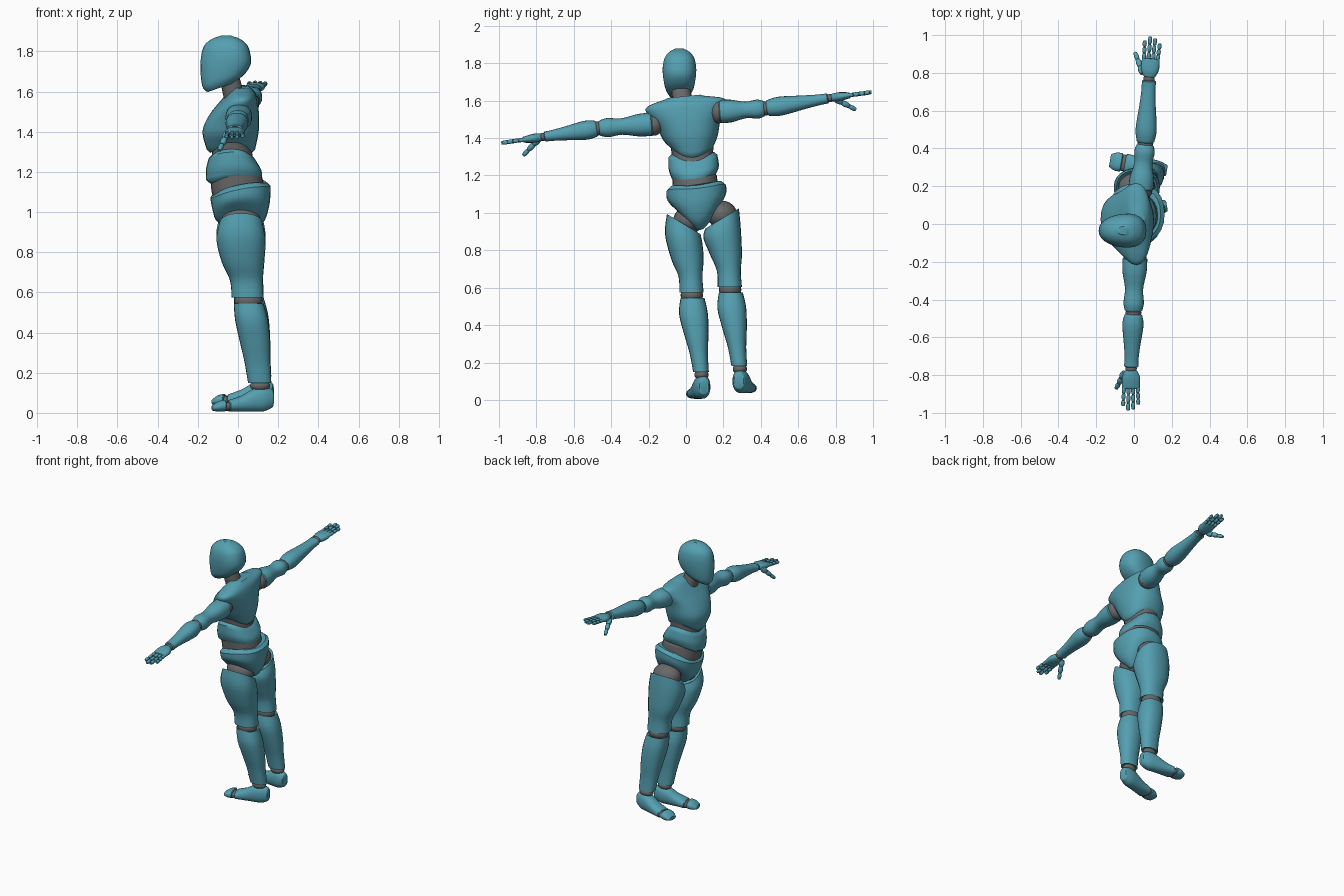
import bpy, bmesh, math
from mathutils import Matrix, Vector

cube = bpy.data.objects.get("Cube")
if cube:
    bpy.data.objects.remove(cube)


def material(name, rgb):
    m = bpy.data.materials.new(name)
    m.use_nodes = True
    m.diffuse_color = (*rgb, 1)
    m.node_tree.nodes["Principled BSDF"].inputs["Base Color"].default_value = (*rgb, 1)
    return m


TEAL = material("teal shell", (.09, .35, .44))
GREY = material("joint grey", (.14, .14, .14))
SIDES = 24


def finish(bm, name, mat):
    bmesh.ops.recalc_face_normals(bm, faces=bm.faces)
    me = bpy.data.meshes.new(name)
    bm.to_mesh(me)
    bm.free()
    me.materials.append(mat)
    ob = bpy.data.objects.new(name, me)
    bpy.context.collection.objects.link(ob)
    bpy.ops.object.select_all(action='DESELECT')
    ob.select_set(True)
    bpy.context.view_layer.objects.active = ob
    bpy.ops.object.shade_smooth_by_angle(angle=math.radians(42))
    return ob


def spline(p0, p1, p2, p3, t):
    return [b + .5 * t * (c - a + t * (2 * a - 5 * b + 4 * c - d + t * (3 * (b - c) + d - a)))
            for a, b, c, d in zip(p0, p1, p2, p3)]


def loft(name, mat, rings, frame=None, square=.88, taper=0, steps=4):
    """Skin rings of (z, cx, cy, rx, ry, pitch, roll, bow) with rounded ends."""
    frame = frame or Matrix()
    keys = [list(r) + [0] * (8 - len(r)) for r in rings]
    path = []
    for i in range(len(keys) - 1):
        quad = [keys[max(i - 1, 0)], keys[i], keys[i + 1], keys[min(i + 2, len(keys) - 1)]]
        path += [spline(*quad, s / steps) for s in range(steps)]
    path.append(keys[-1])

    # narrowed end rings soften the rims
    def rim(r, sign):
        e = .14 * min(r[3], r[4])
        return [r[0] + sign * e, r[1], r[2], r[3] * .86, r[4] * .86, *r[5:]]
    path = [rim(path[0], -1)] + path + [rim(path[-1], 1)]
    bm = bmesh.new()
    loops = []
    for z, cx, cy, rx, ry, pitch, roll, bow in path:
        loop = []
        for k in range(SIDES):
            c, s = math.cos(k * math.tau / SIDES), math.sin(k * math.tau / SIDES)
            c = math.copysign(abs(c) ** square, c)
            s = math.copysign(abs(s) ** square, s)
            x, y = rx * c, ry * s * (1 + taper * c)
            p = Vector((cx + x, cy + y, z + pitch * x + roll * y + bow * s * s))
            loop.append(bm.verts.new(frame @ p))
        loops.append(loop)
    for a, b in zip(loops, loops[1:]):
        for k in range(SIDES):
            n = (k + 1) % SIDES
            bm.faces.new((a[k], a[n], b[n], b[k]))
    bm.faces.new(loops[0])
    bm.faces.new(loops[-1])
    return finish(bm, name, mat)


def ball(name, mat, centre, size):
    bm = bmesh.new()
    m = Matrix.Translation(centre) @ Matrix.Diagonal((*size, 1))
    bmesh.ops.create_uvsphere(bm, u_segments=20, v_segments=12, radius=1, matrix=m)
    return finish(bm, name, mat)


def aim(a, b):
    """Frame at a whose z runs to b and whose y points up."""
    a, b = Vector(a), Vector(b)
    z = (b - a).normalized()
    x = Vector((0, 0, 1)).cross(z).normalized()
    y = z.cross(x)
    m = Matrix((x, y, z)).transposed().to_4x4()
    m.translation = a
    return m


def limb(name, mat, a, b, profile, **kw):
    length = (Vector(b) - Vector(a)).length
    return loft(name, mat, [(t * length, 0, 0, w, h) for t, w, h in profile], aim(a, b), **kw)


# head and neck
loft("head", TEAL, [
    (1.63, -.08, -.035, .08, .055, .35), (1.66, -.07, -.035, .108, .074, .3),
    (1.72, -.062, -.035, .125, .086, .12), (1.78, -.06, -.035, .123, .088),
    (1.83, -.06, -.035, .107, .077), (1.862, -.06, -.035, .07, .052),
    (1.876, -.06, -.035, .03, .025)], taper=.15)
loft("neck", GREY, [(1.54, -.01, -.01, .055, .055), (1.68, -.045, -.03, .05, .05)])

# torso shells over the flexible waist
loft("chest", TEAL, [
    (1.31, -.035, .035, .12, .112, 0, .06, .04), (1.4, -.037, .025, .14, .145, 0, .1),
    (1.48, -.02, .012, .125, .172, 0, .1), (1.55, .005, .002, .092, .21, 0, .11),
    (1.59, .018, -.002, .068, .205, 0, .11), (1.617, .02, -.01, .045, .1, 0, .1)])
loft("upper_waist", GREY, [
    (1.2, -.025, .04, .11, .12), (1.3, -.03, .035, .1, .11), (1.39, -.03, .03, .1, .12)])
loft("abdomen", TEAL, [
    (1.165, -.02, .042, .138, .118, .05, .1, .03), (1.21, -.022, .042, .138, .134, 0, .08, .03),
    (1.265, -.032, .037, .115, .13, 0, .05, .04)])
loft("lower_waist", GREY, [
    (1.05, .005, .055, .125, .125), (1.12, -.002, .052, .132, .122), (1.2, -.01, .045, .125, .12)])
loft("pelvis", TEAL, [
    (.915, .02, .075, .075, .05, 0, .1, .03), (.96, .012, .065, .122, .11, 0, .1, .06),
    (1.03, .015, .057, .143, .155, .1, .1, .05), (1.1, .012, .055, .15, .16, .2, .1, .03)])

# legs, one definition placed on both sides
for side, dy, dz, out in (("left", 0, 0, -1), ("right", .205, .03, 1)):
    at = Matrix.Translation((0, dy, dz))
    ball(side + "_hip_joint", GREY, (.015, .012 * -out + dy, .96 + dz), (.098, .08, .075))
    loft(side + "_thigh", TEAL, [
        (.94, .015, -.012, .108, .09, 0, .6 * out), (.86, .015, -.012, .122, .1, 0, .25 * out),
        (.75, .025, .008, .106, .086), (.66, .042, .024, .082, .064),
        (.575, .048, .029, .08, .065)], at)
    ball(side + "_knee_joint", GREY, (.052, .031 + dy, .56 + dz), (.07, .06, .05))
    loft(side + "_shin", TEAL, [
        (.545, .053, .035, .074, .064), (.46, .068, .04, .082, .077), (.35, .085, .055, .075, .065),
        (.25, .097, .068, .064, .049), (.15, .108, .08, .058, .042)], at)
    ball(side + "_ankle_joint", GREY, (.11, .083 + dy, .135 + dz), (.05, .038, .03))
    heel = aim((.178, .087 + dy - .01 * out, dz), (-.13, .087 + dy + .045 * out, dz))
    loft(side + "_foot", TEAL, [
        (.008, 0, .072, .03, .046), (.05, 0, .07, .043, .062), (.1, 0, .064, .046, .058),
        (.16, 0, .047, .047, .041), (.225, 0, .035, .051, .029)], heel)
    loft(side + "_toe_joint", GREY, [(.2, 0, .033, .044, .023), (.27, 0, .033, .044, .022)], heel)
    loft(side + "_toes", TEAL, [
        (.25, 0, .036, .049, .029), (.28, 0, .032, .048, .026), (.308, 0, .025, .034, .014)], heel)

# arms: shoulder, elbow, wrist, middle fingertip and thumb tip
arms = {
    "left": [(.005, -.17, 1.475), (-.003, -.47, 1.452), (-.015, -.765, 1.406),
             (-.018, -.992, 1.373), (-.095, -.872, 1.305)],
    "right": [(.035, .175, 1.54), (.06, .425, 1.558), (.08, .77, 1.614),
              (.1, .995, 1.646), (.005, .91, 1.55)]}
for side, joints in arms.items():
    shoulder, elbow, wrist, tip, thumb = map(Vector, joints)
    ball(side + "_shoulder_joint", GREY, shoulder, (.062, .05, .062))
    limb(side + "_upper_arm", TEAL, shoulder.lerp(elbow, .05), elbow.lerp(shoulder, .04), [
        (0, .066, .062), (.25, .064, .06), (.58, .048, .044), (.85, .054, .051), (1, .046, .042)])
    ball(side + "_elbow_joint", GREY, elbow, (.042, .04, .038))
    limb(side + "_forearm", TEAL, elbow.lerp(wrist, .04), wrist.lerp(elbow, .04), [
        (0, .047, .043), (.2, .056, .051), (.6, .043, .037), (.85, .037, .029), (1, .038, .027)])
    ball(side + "_wrist_joint", GREY, wrist, (.03, .025, .022))
    hand = aim(wrist, tip)
    reach = (tip - wrist).length
    loft(side + "_palm", TEAL, [
        (.012, 0, 0, .032, .021), (.05, 0, 0, .048, .024), (.105, 0, 0, .047, .016)], hand)
    # the thumb lies on the front edge of the hand
    front = 1 if hand.col[0].x < 0 else -1
    for i, short in enumerate((.025, 0, .008, .035)):
        spread = front * (1.5 - i)
        root = hand @ Vector((spread * .024, 0, .1))
        end = hand @ Vector((spread * .027, 0, reach - short))
        for j in range(3):
            limb(f"{side}_finger_{i + 1}_part_{j + 1}", TEAL,
                 root.lerp(end, j / 3 + .03), root.lerp(end, j / 3 + .29),
                 [(0, .0095, .01), (.5, .011, .0115), (1, .0085, .009)], steps=2)
        limb(f"{side}_finger_{i + 1}_joint", GREY, root, root.lerp(end, .8),
             [(0, .006, .006), (1, .006, .006)])
    base = hand @ Vector((front * .036, -.008, .025))
    for j in range(3):
        size = 1.55 - .25 * j
        limb(f"{side}_thumb_part_{j + 1}", TEAL, base.lerp(thumb, j / 3), base.lerp(thumb, j / 3 + .3),
             [(0, .01 * size, .01 * size), (.5, .012 * size, .012 * size), (1, .009 * size, .009 * size)])
